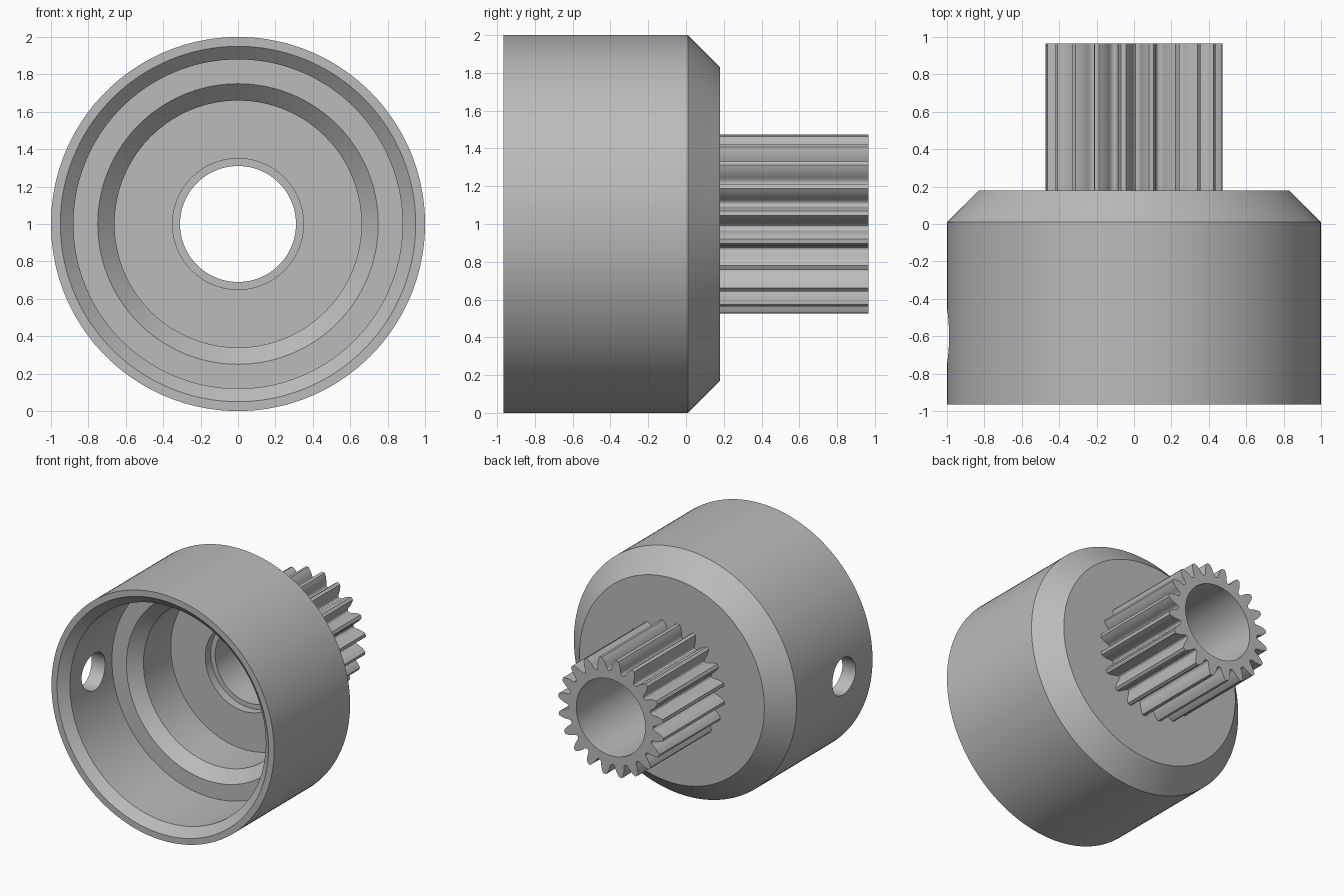
import bpy
import bmesh
from math import cos, sin, radians, tau

cube = bpy.data.objects.get("Cube")
if cube:
    bpy.data.objects.remove(cube, do_unlink=True)

BACK, END = 0.18, 0.965      # back of the housing, end of the pinion
BORE = 0.31
SEGMENTS = 144
TEETH = 20

steel = bpy.data.materials.new("grey_steel")
steel.use_nodes = True
grey = (0.5, 0.5, 0.5, 1)
steel.diffuse_color = grey
steel.node_tree.nodes["Principled BSDF"].inputs["Base Color"].default_value = grey


def polar(r, angle, y):
    """Point at radius and angle around the horizontal main axis."""
    return (r * cos(angle), y, 1 + r * sin(angle))


def ring_solid(name, rings):
    """Closed solid that joins a cycle of equally long point rings."""
    bm = bmesh.new()
    loops = [[bm.verts.new(p) for p in ring] for ring in rings]
    for a, b in zip(loops, loops[1:] + loops[:1]):
        for i in range(len(a)):
            bm.faces.new((a[i - 1], a[i], b[i], b[i - 1]))
    bmesh.ops.recalc_face_normals(bm, faces=bm.faces)
    mesh = bpy.data.meshes.new(name)
    bm.to_mesh(mesh)
    bm.free()
    mesh.materials.append(steel)
    obj = bpy.data.objects.new(name, mesh)
    bpy.context.collection.objects.link(obj)
    return obj


def activate(obj):
    bpy.ops.object.select_all(action="DESELECT")
    obj.select_set(True)
    bpy.context.view_layer.objects.active = obj


# Housing: stepped cup turned around the y axis, as (radius, y)
profile = [
    (1.0, -END), (1.0, 0.01), (0.83, BACK), (BORE, BACK),
    (BORE, 0.15), (0.35, 0.15), (0.35, 0.08), (0.66, 0.08),
    (0.66, -0.27), (0.75, -0.36), (0.88, -0.36),
    (0.88, -0.90), (0.95, -END),
]
housing = ring_solid("housing", [
    [polar(r, tau * i / SEGMENTS, y) for i in range(SEGMENTS)]
    for r, y in profile])

# Round pin hole through the right wall
bpy.ops.mesh.primitive_cylinder_add(
    vertices=48, radius=0.15, depth=0.6,
    location=(-1, -0.6, 1), rotation=(0, radians(90), 0))
cutter = bpy.context.object
cutter.name = "pin_hole_cutter"
cutter.hide_render = True
cutter.data.materials.append(steel)
activate(housing)
cut = housing.modifiers.new("pin_hole", "BOOLEAN")
cut.object = cutter
cut.operation = "DIFFERENCE"
cut.solver = "EXACT"
bpy.ops.object.modifier_apply(modifier=cut.name)
bpy.data.objects.remove(cutter, do_unlink=True)

# Pinion: one tooth flank as (radius, half angle), mirrored and repeated
flank = [(0.378, 8.2), (0.383, 7.0), (0.395, 6.0), (0.412, 5.4),
         (0.432, 4.5), (0.455, 3.1), (0.475, 1.5)]
tooth = [(r, -a) for r, a in flank] + [(r, a) for r, a in reversed(flank)]
outline = [(r, radians(a - 11.2 + 360 * k / TEETH))
           for k in range(TEETH) for r, a in tooth]


def toothed(y):
    return [polar(r, a, y) for r, a in outline]


def bore(y):
    return [polar(BORE, a, y) for r, a in outline]


pinion = ring_solid("pinion", [toothed(BACK), toothed(END), bore(END), bore(BACK)])

for part in (housing, pinion):
    activate(part)
    bpy.ops.object.shade_smooth_by_angle(angle=radians(30))
